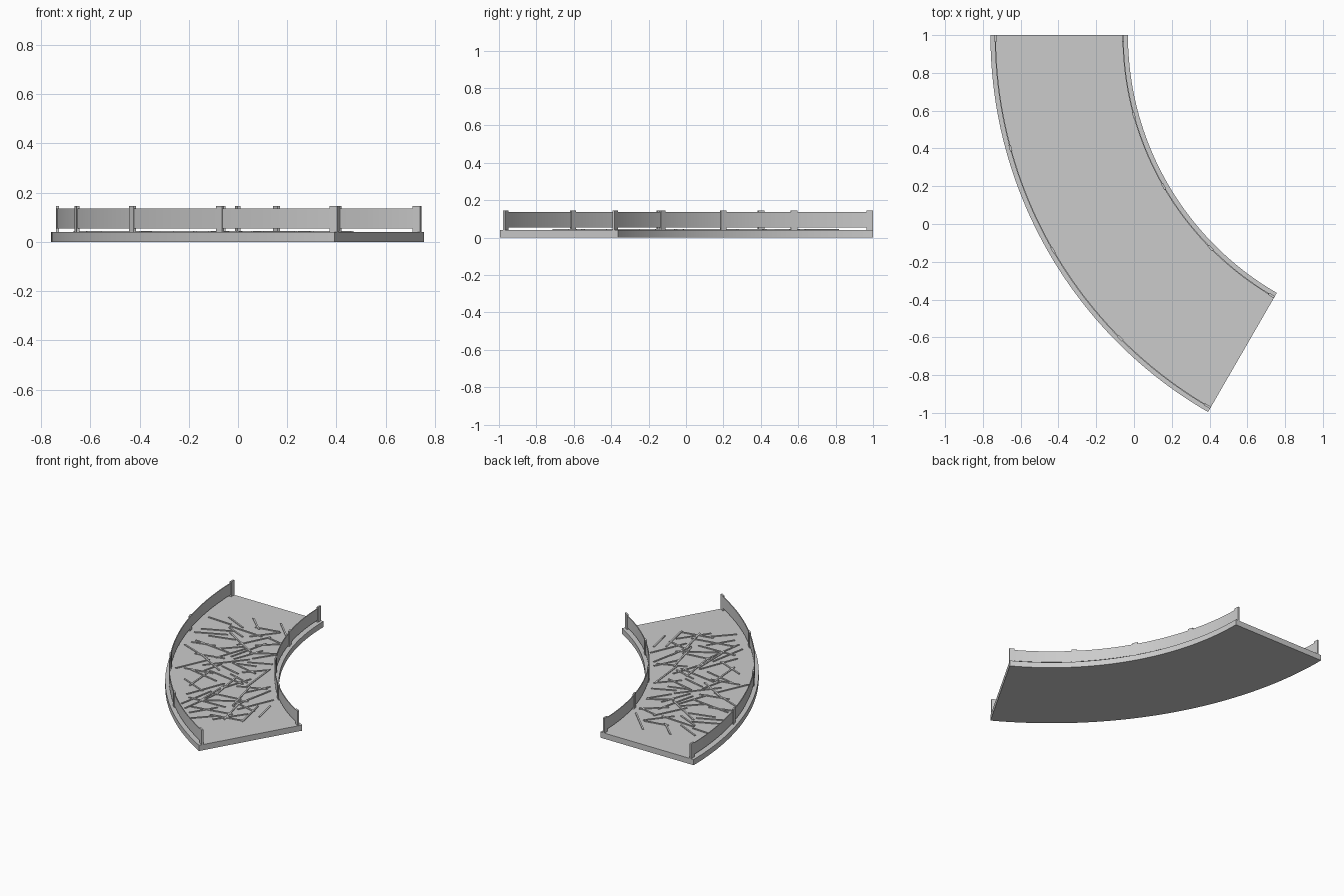
import bpy, bmesh, math, random
from mathutils import Matrix

if "Cube" in bpy.data.objects:
    bpy.data.objects.remove(bpy.data.objects["Cube"])

CX, CY = 1.544, 1.0           # centre of the bend
R_IN, R_OUT = 1.576, 2.304
SWEEP = 60.0
INSET = 0.026
SEGS = 48


def polar(r, deg):
    a = math.radians(180 + deg)
    return CX + r * math.cos(a), CY + r * math.sin(a)


def finish(bm, name):
    bmesh.ops.recalc_face_normals(bm, faces=bm.faces)
    me = bpy.data.meshes.new(name)
    bm.to_mesh(me)
    bm.free()
    ob = bpy.data.objects.new(name, me)
    bpy.context.collection.objects.link(ob)
    return ob


def arc_slab(name, r0, r1, z0, z1, d0=0.0, d1=SWEEP):
    """Rectangular section swept along the bend."""
    bm = bmesh.new()
    rings = []
    for i in range(SEGS + 1):
        d = d0 + (d1 - d0) * i / SEGS
        rings.append([bm.verts.new((*polar(r, d), z))
                      for r, z in ((r0, z0), (r1, z0), (r1, z1), (r0, z1))])
    for a, b in zip(rings, rings[1:]):
        for k in range(4):
            bm.faces.new((a[k], a[(k + 1) % 4], b[(k + 1) % 4], b[k]))
    bm.faces.new(rings[0])
    bm.faces.new(rings[-1])
    ob = finish(bm, name)
    bpy.ops.object.select_all(action='DESELECT')
    ob.select_set(True)
    bpy.context.view_layer.objects.active = ob
    bpy.ops.object.shade_smooth_by_angle(angle=math.radians(30))
    return ob


def add_box(bm, x, y, z, size, rot):
    mat = (Matrix.Translation((x, y, z)) @ Matrix.Rotation(rot, 4, 'Z')
           @ Matrix.Diagonal((*size, 1)))
    bmesh.ops.create_cube(bm, size=1, matrix=mat)


# Curved floor slab
arc_slab("floor_slab", R_IN, R_OUT, 0.0, 0.04)

# Guard panels and their posts along both edges
for side, r in (("inner", R_IN + INSET), ("outer", R_OUT - INSET)):
    end = math.degrees(0.018 / r)
    arc_slab(side + "_guard_panel", r - 0.003, r + 0.003, 0.055, 0.136,
             end, SWEEP - end)
    bm = bmesh.new()
    for i in range(5):
        d = end + (SWEEP - 2 * end) * i / 4
        add_box(bm, *polar(r, d), 0.0915, (0.012, 0.035, 0.107), math.radians(d))
    finish(bm, side + "_posts")

# Scattered straight strips on the floor
random.seed(7)
bm = bmesh.new()
ROWS, COLS = 13, 5
for i in range(ROWS):
    for j in range(COLS):
        d = 8 + 45 * (i + random.uniform(0.1, 0.9)) / ROWS
        r = 1.69 + 0.48 * (j + random.uniform(0.1, 0.9)) / COLS
        length = random.uniform(0.16, 0.32)
        rot = math.radians(d) + random.uniform(-1.1, 1.1)
        # keep the strips between the guards
        room = min(r - R_IN - 0.06, R_OUT - 0.06 - r)
        length = min(length, 2 * room / abs(math.cos(rot - math.radians(d))))
        add_box(bm, *polar(r, d), 0.0415, (length, 0.011, 0.007), rot)
finish(bm, "floor_strips")
